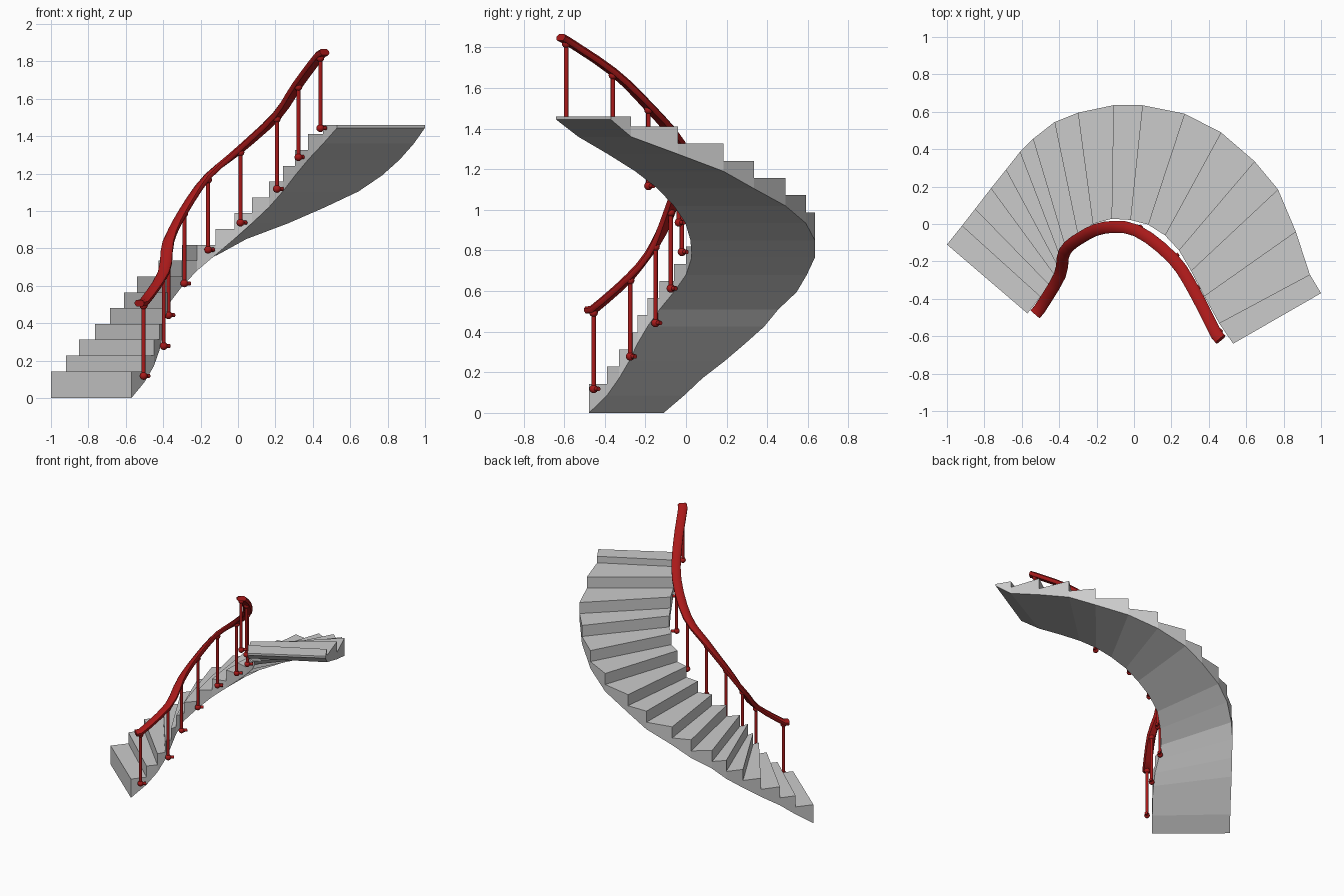
import bpy, bmesh
from mathutils import Vector, Matrix

if "Cube" in bpy.data.objects:
    bpy.data.objects.remove(bpy.data.objects["Cube"])

red = bpy.data.materials.new("red_paint")
red.diffuse_color = (0.40, 0.01, 0.01, 1)
red.use_nodes = True
red.node_tree.nodes["Principled BSDF"].inputs["Base Color"].default_value = red.diffuse_color


def finish(name, bm, mat=None, angle=None):
    bmesh.ops.recalc_face_normals(bm, faces=bm.faces[:])
    me = bpy.data.meshes.new(name)
    bm.to_mesh(me)
    bm.free()
    ob = bpy.data.objects.new(name, me)
    bpy.context.collection.objects.link(ob)
    if mat:
        me.materials.append(mat)
    if angle:
        bpy.ops.object.select_all(action='DESELECT')
        ob.select_set(True)
        bpy.context.view_layer.objects.active = ob
        bpy.ops.object.shade_smooth_by_angle(angle=angle)
    return ob


# Riser lines in plan: outer x, y, inner x, y
lines = [(-1.0, -.11, -.57, -.478), (-.92, -.01, -.5, -.39), (-.85, .08, -.45, -.33),
         (-.765, .19, -.42, -.28), (-.685, .29, -.40, -.24), (-.61, .385, -.39, -.19),
         (-.54, .455, -.365, -.13), (-.425, .545, -.30, -.06), (-.30, .595, -.22, 0),
         (-.11, .635, -.12, .028), (.045, .635, -.02, .022), (.27, .59, .075, -.003),
         (.465, .49, .165, -.06), (.645, .335, .24, -.14), (.77, .185, .305, -.25),
         (.865, -.04, .375, -.385), (.94, -.27, .455, -.53), (1.0, -.37, .53, -.64)]
RISE = .085


def top(i):
    return min(.143 + .0845 * i, 1.46)


# Staircase: treads, risers, side walls and the sloping underside
bm = bmesh.new()


def quad(*pts):
    bm.faces.new([bm.verts.new(p) for p in pts])


for i in range(len(lines) - 1):
    ox, oy, ix, iy = lines[i]
    px, py, jx, jy = lines[i + 1]
    b0, b1, h = RISE * i, RISE * (i + 1), top(i)
    low = top(i - 1) if i else 0
    quad((ix, iy, h), (jx, jy, h), (px, py, h), (ox, oy, h))
    quad((ox, oy, b0), (px, py, b1), (jx, jy, b1), (ix, iy, b0))
    quad((ox, oy, low), (ix, iy, low), (ix, iy, h), (ox, oy, h))
    quad((ix, iy, b0), (jx, jy, b1), (jx, jy, h), (ix, iy, h))
    quad((px, py, b1), (ox, oy, b0), (ox, oy, h), (px, py, h))
quad((jx, jy, b1), (px, py, b1), (px, py, h), (jx, jy, h))
bmesh.ops.remove_doubles(bm, verts=bm.verts[:], dist=.0005)
finish("staircase", bm)

# Posts with ball ends and a short fixing stub: x, y, rail height
posts = [(-.505, -.455, .505), (-.397, -.275, .665), (-.372, -.15, .83),
         (-.287, -.075, 1.0), (-.16, -.02, 1.18), (.013, -.035, 1.325),
         (.208, -.185, 1.505), (.323, -.36, 1.675), (.44, -.59, 1.83)]


def rod(bm, a, b, r):
    a, b = Vector(a), Vector(b)
    d = b - a
    m = Matrix.Translation((a + b) / 2) @ d.to_track_quat('Z', 'Y').to_matrix().to_4x4()
    bmesh.ops.create_cone(bm, cap_ends=True, segments=10, radius1=r, radius2=r,
                          depth=d.length, matrix=m)


for n, (x, y, z) in enumerate(posts):
    bm = bmesh.new()
    foot = z - .387
    rod(bm, (x, y, foot), (x, y, z), .011)
    rod(bm, (x, y, foot), (x + .03, y + .025, foot), .011)
    for s in (foot, z - .012):
        bmesh.ops.create_uvsphere(bm, u_segments=12, v_segments=8, radius=.021,
                                  matrix=Matrix.Translation((x, y, s)))
    finish(f"post_{n + 1}", bm, red, .7)

# Handrail: oval section swept along a smooth path over the posts
keys = ([Vector((-.528, -.482, .507))] + [Vector((x, y, z + .006)) for x, y, z in posts]
        + [Vector((.463, -.617, 1.85))])
path = []
for k in range(len(keys) - 1):
    a, b = keys[max(k - 1, 0)], keys[k]
    c, d = keys[k + 1], keys[min(k + 2, len(keys) - 1)]
    steps = 1 if k in (0, len(keys) - 2) else 3
    for s in range(steps):
        t = s / steps
        path.append(.5 * (2 * b + (c - a) * t + (2 * a - 5 * b + 4 * c - d) * t * t
                          + (3 * b - a - 3 * c + d) * t ** 3))
path.append(keys[-1])

section = [(-.022, -.017), (.022, -.017), (.032, -.006), (.032, .006),
           (.02, .017), (-.02, .017), (-.032, .006), (-.032, -.006)]
bm = bmesh.new()
rings = []
for k, p in enumerate(path):
    t = (path[min(k + 1, len(path) - 1)] - path[max(k - 1, 0)]).normalized()
    side = t.cross(Vector((0, 0, 1))).normalized()
    up = side.cross(t)
    rings.append([bm.verts.new(p + side * u + up * v) for u, v in section])
for r, q in zip(rings, rings[1:]):
    for j in range(8):
        bm.faces.new((r[j], r[(j + 1) % 8], q[(j + 1) % 8], q[j]))
bm.faces.new(rings[0])
bm.faces.new(rings[-1])
finish("handrail", bm, red, .8)
